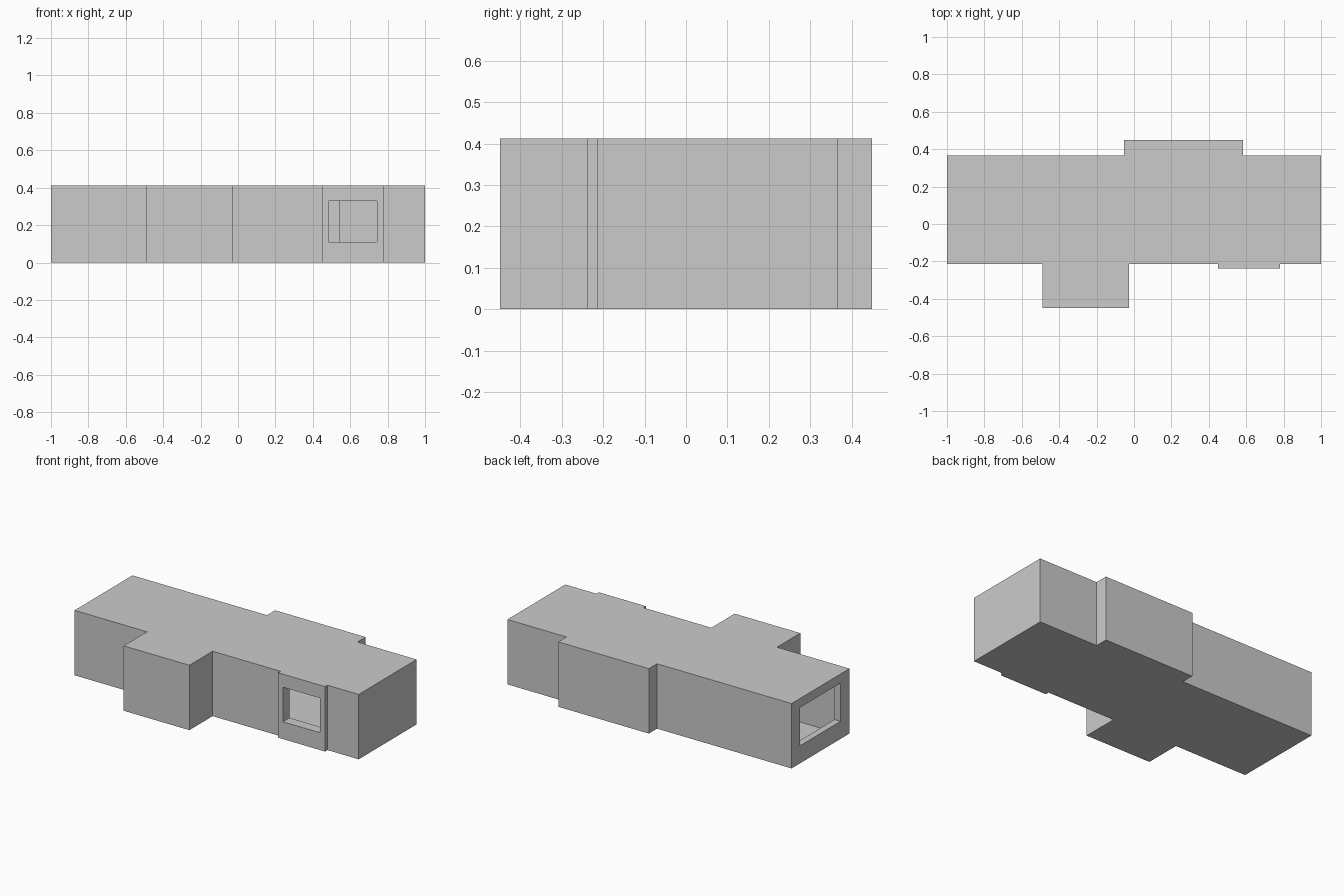
import bpy, bmesh

if "Cube" in bpy.data.objects:
    bpy.data.objects.remove(bpy.data.objects["Cube"])

H = 0.413      # overall height
T = 0.042      # wall thickness
S = 0.004      # floor and roof slab thickness


def prism(name, outline, z0, z1):
    """Extrude a counter-clockwise plan outline between two heights."""
    bm = bmesh.new()
    face = bm.faces.new([bm.verts.new((x, y, z0)) for x, y in outline])
    ext = bmesh.ops.extrude_face_region(bm, geom=[face])
    verts = [v for v in ext["geom"] if isinstance(v, bmesh.types.BMVert)]
    bmesh.ops.translate(bm, vec=(0, 0, z1 - z0), verts=verts)
    bmesh.ops.recalc_face_normals(bm, faces=bm.faces)
    mesh = bpy.data.meshes.new(name)
    bm.to_mesh(mesh)
    bm.free()
    obj = bpy.data.objects.new(name, mesh)
    bpy.context.collection.objects.link(obj)
    return obj


def box(name, x0, x1, y0, y1, z0, z1):
    return prism(name, [(x0, y0), (x1, y0), (x1, y1), (x0, y1)], z0, z1)


def plan(t, frame):
    """Building plan moved inward by t, with or without the window surround."""
    surround = [(0.45, -0.215), (0.45, -0.239), (0.78, -0.239), (0.78, -0.215)]
    return ([(-1 + t, -0.215 + t), (-0.49 + t, -0.215 + t),
             (-0.49 + t, -0.449 + t), (-0.028 - t, -0.449 + t),
             (-0.028 - t, -0.215 + t)]
            + (surround if frame else [])
            + [(1 - t, -0.215 + t), (1 - t, 0.367 - t),
               (0.584 - t, 0.367 - t), (0.584 - t, 0.449 - t),
               (-0.053 + t, 0.449 - t), (-0.053 + t, 0.367 - t),
               (-1 + t, 0.367 - t)])


# Building block with its bays and the raised window surround
building = prism("building_shell", plan(0, True), 0, H)

# Hollow room, front window and end window openings
cutters = [
    prism("room_cutter", plan(T, False), S, H - S),
    box("front_window_cutter", 0.484, 0.743, -0.3, -0.12, 0.11, 0.33),
    box("end_window_cutter", -1.1, -0.93, -0.125, 0.28, 0.112, 0.355),
]
for cutter in cutters:
    cutter.hide_render = True
    cutter.display_type = 'WIRE'
    mod = building.modifiers.new(cutter.name, 'BOOLEAN')
    mod.operation = 'DIFFERENCE'
    mod.solver = 'EXACT'
    mod.object = cutter

# Apply the cuts and clear away the helpers
bpy.context.view_layer.objects.active = building
building.select_set(True)
for cutter in cutters:
    bpy.ops.object.modifier_apply(modifier=cutter.name)
    bpy.data.objects.remove(cutter)
